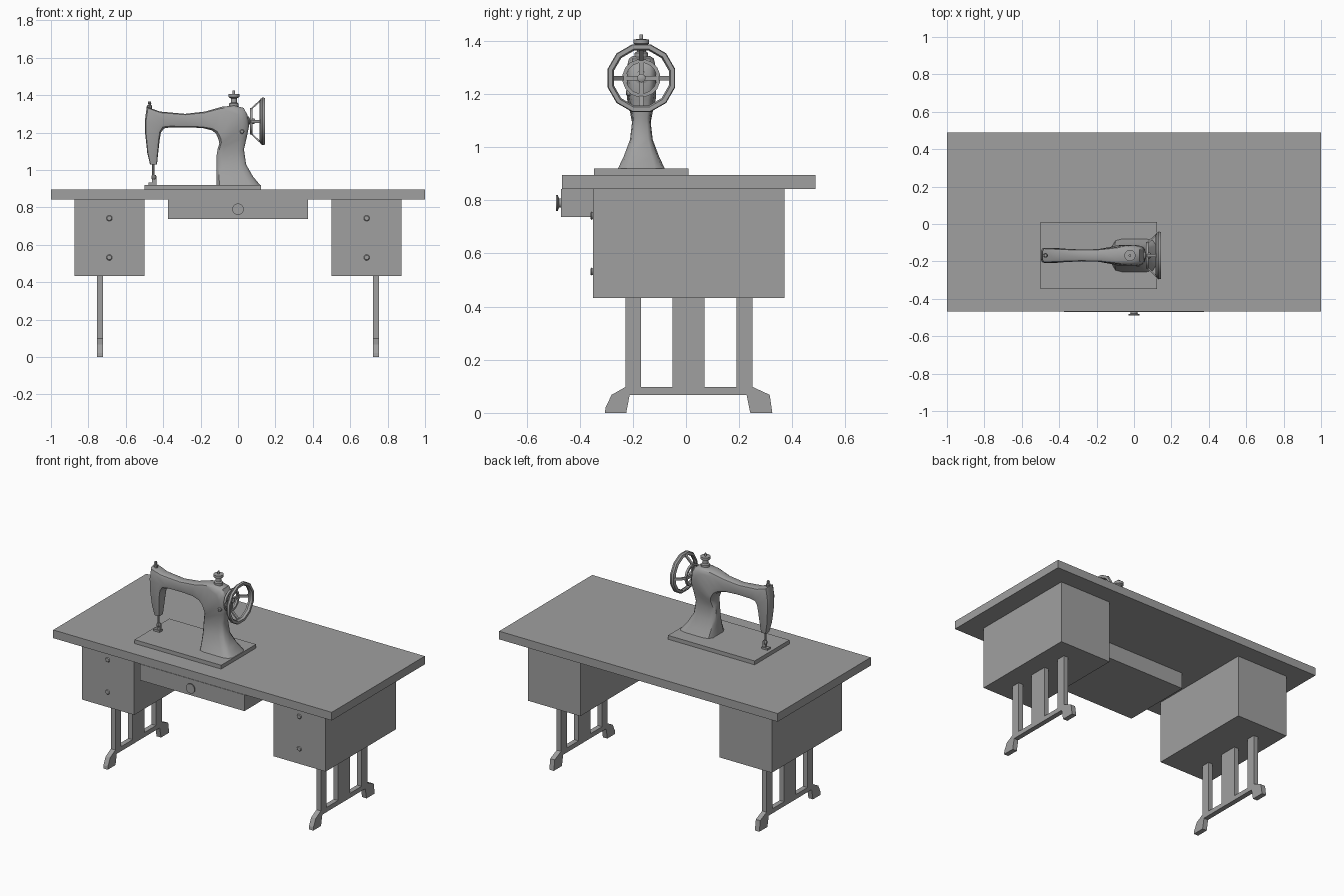
import bpy, bmesh, math
from mathutils import Vector, Matrix

cube = bpy.data.objects.get("Cube")
if cube:
    bpy.data.objects.remove(cube, do_unlink=True)

grey = bpy.data.materials.new("plain grey")
grey.use_nodes = True
COLOUR = (0.35, 0.35, 0.35, 1)
grey.diffuse_color = COLOUR
grey.node_tree.nodes["Principled BSDF"].inputs["Base Color"].default_value = COLOUR

MY = -0.168  # centre line of the machine


def finish(name, bm, smooth=None):
    bmesh.ops.recalc_face_normals(bm, faces=bm.faces)
    me = bpy.data.meshes.new(name)
    bm.to_mesh(me)
    bm.free()
    me.materials.append(grey)
    ob = bpy.data.objects.new(name, me)
    bpy.context.collection.objects.link(ob)
    if smooth:
        bpy.ops.object.select_all(action='DESELECT')
        ob.select_set(True)
        bpy.context.view_layer.objects.active = ob
        bpy.ops.object.shade_smooth_by_angle(angle=math.radians(smooth))
    return ob


def loft(name, rings, cap=True, ring_loop=False, smooth=None):
    bm = bmesh.new()
    rows = [[bm.verts.new(p) for p in ring] for ring in rings]
    pairs = list(zip(rows, rows[1:]))
    if ring_loop:
        pairs.append((rows[-1], rows[0]))
    for a, b in pairs:
        for i in range(len(a)):
            j = (i + 1) % len(a)
            bm.faces.new((a[i], a[j], b[j], b[i]))
    if cap:
        bm.faces.new(rows[0])
        bm.faces.new(rows[-1])
    return finish(name, bm, smooth)


def box(name, x, y, z):
    return loft(name, [[(x[0], y[0], h), (x[1], y[0], h), (x[1], y[1], h), (x[0], y[1], h)] for h in z])


def lathe(name, profile, axis, centre, sides=16, hollow=False):
    """Turn (radius, distance) pairs around an axis through centre."""
    turn = Vector((0, 0, 1)).rotation_difference(Vector(axis)).to_matrix()
    rings = []
    for r, d in profile:
        angles = [2 * math.pi * (i + 0.5) / sides for i in range(sides)]
        rings.append([turn @ Vector((r * math.cos(a), r * math.sin(a), d)) + Vector(centre) for a in angles])
    return loft(name, rings, not hollow, hollow, 35)


# Table
box("table_top", (-1, 1), (-0.467, 0.488), (0.842, 0.895))
box("centre_drawer", (-0.375, 0.375), (-0.47, 0.0), (0.737, 0.842))
lathe("centre_drawer_knob", [(0.018, 0), (0.018, 0.008), (0.031, 0.013), (0.031, 0.02)],
      (0, -1, 0), (0, -0.47, 0.79))

# Cabinets and cast leg frames, one on each side
foot_half = [(-0.227, 0.098), (-0.28, 0.068), (-0.303, 0.02), (-0.305, 0), (-0.225, 0), (-0.212, 0.068)]
foot_back = [(0.228, 0.068), (0.242, 0), (0.325, 0), (0.315, 0.068), (0.25, 0.098)]
for side, label in ((1, "left"), (-1, "right")):
    box(label + "_cabinet", sorted((side * 0.5, side * 0.875)), (-0.35, 0.37), (0.432, 0.842))
    for n, z in (("upper", 0.742), ("lower", 0.532)):
        lathe(f"{label}_{n}_handle", [(0.012, 0), (0.016, 0.005), (0.012, 0.009)],
              (0, -1, 0), (side * 0.688, -0.35, z), 12)
    xs = sorted((side * 0.722, side * 0.754))
    loft(label + "_foot_rail", [[(x, y, z) for y, z in foot_half + foot_back] for x in xs])
    for n, ys in (("front", (-0.227, -0.17)), ("middle", (-0.05, 0.07)), ("back", (0.19, 0.25))):
        box(f"{label}_{n}_leg_post", xs, ys, (0.09, 0.44))

# Machine bed
box("machine_bed", (-0.5, 0.122), (-0.347, 0.01), (0.895, 0.92))

# Machine body: outer point, inner point and half width along the arm and pillar
sections = [
    (-.47, 1.028, -.433, 1.028, .022), (-.485, 1.09, -.428, 1.08, .03),
    (-.497, 1.2, -.419, 1.16, .038), (-.497, 1.27, -.412, 1.2, .04),
    (-.488, 1.338, -.395, 1.222, .04), (-.417, 1.312, -.36, 1.228, .036),
    (-.283, 1.3, -.27, 1.228, .031), (-.176, 1.312, -.19, 1.224, .034),
    (-.086, 1.338, -.14, 1.212, .045), (-.02, 1.344, -.118, 1.195, .052),
    (.03, 1.332, -.107, 1.17, .055), (.05, 1.295, -.102, 1.155, .055),
    (.06, 1.24, -.1, 1.14, .05), (.048, 1.18, -.108, 1.115, .042),
    (.032, 1.11, -.114, 1.08, .034), (.043, 1.03, -.115, 1.02, .043),
    (.08, .965, -.115, .96, .067), (.118, .92, -.115, .92, .088)]
outline = [(0, -.6), (.07, -.9), (.22, -1), (.78, -1), (.93, -.9), (1, -.6)]
outline += [(t, -w) for t, w in reversed(outline)]
rings = []
for ox, oz, ix, iz, w in sections:
    rings.append([(ox + (ix - ox) * t, MY + w * s, oz + (iz - oz) * t) for t, s in outline])
loft("machine_body", rings, smooth=40)

# Needle, presser foot and small fittings
lathe("needle_bar", [(.007, .93), (.007, 1.035)], (0, 0, 1), (-.453, MY, 0), 8)
lathe("needle_clamp", [(.011, .95), (.014, .955), (.014, .968), (.011, .973)], (0, 0, 1), (-.45, MY, 0), 8)
box("presser_foot", (-.478, -.435), (MY - .014, MY + .014), (.92, .932))
box("presser_foot_shank", (-.46, -.437), (MY - .008, MY + .008), (.93, .958))
lathe("pressure_screw", [(.013, 1.32), (.013, 1.345), (.007, 1.347), (.007, 1.353), (.01, 1.355), (.008, 1.366)],
      (0, 0, 1), (-.473, MY, 0), 10)
lathe("tension_knob", [(.012, .035), (.012, .054), (.008, .058)], (0, -1, 0), (.022, MY, 1.205), 12)

# Thread spool
lathe("thread_spool", [(.026, 1.335), (.026, 1.355), (.017, 1.361), (.017, 1.383), (.03, 1.39),
                       (.03, 1.406), (.007, 1.407), (.007, 1.424)], (0, 0, 1), (-.022, MY, 0))

# Handwheel
hub = (0, MY, 1.26)
lathe("handwheel_rim", [(.126, .122), (.132, .132), (.129, .144), (.113, .144), (.107, .13), (.111, .116)],
      (1, 0, 0), hub, 12, True)
lathe("handwheel_inner_ring", [(.072, .064), (.072, .078), (.058, .078), (.058, .064)], (1, 0, 0), hub, 16, True)
lathe("handwheel_axle", [(.028, .04), (.028, .058), (.016, .062), (.016, .086), (.01, .09)], (1, 0, 0), hub, 12)
spoke_path = [(.0, .07), (.066, .071), (.116, .124)]
for k in range(4):
    spin = Matrix.Rotation(k * math.pi / 2, 3, 'X')
    spoke = [[spin @ Vector((x + a, b, r)) + Vector(hub) for a, b in
              ((-.006, -.008), (.006, -.008), (.006, .008), (-.006, .008))] for r, x in spoke_path]
    loft(f"handwheel_spoke_{k + 1}", spoke)
